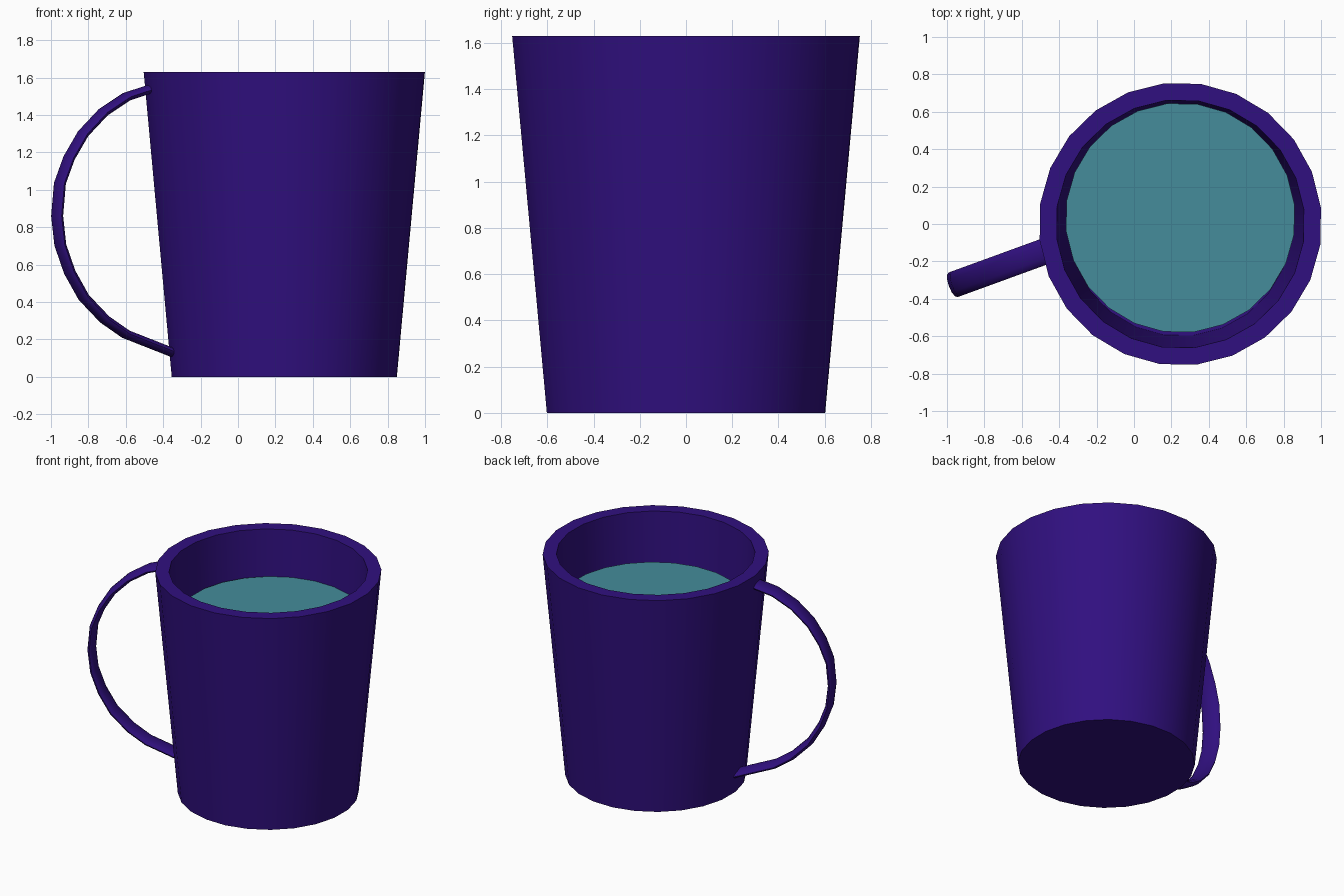
import bpy, bmesh, math
from mathutils import Vector

if "Cube" in bpy.data.objects:
    bpy.data.objects.remove(bpy.data.objects["Cube"])

SIDES = 24
OFFSET = math.radians(6.7)
CX = 0.2475


def material(name, rgb):
    m = bpy.data.materials.new(name)
    m.diffuse_color = (*rgb, 1.0)
    m.use_nodes = True
    m.node_tree.nodes["Principled BSDF"].inputs["Base Color"].default_value = m.diffuse_color
    return m


def make_object(name, bm, mat):
    bmesh.ops.recalc_face_normals(bm, faces=bm.faces)
    me = bpy.data.meshes.new(name)
    bm.to_mesh(me)
    bm.free()
    me.materials.append(mat)
    ob = bpy.data.objects.new(name, me)
    bpy.context.collection.objects.link(ob)
    bpy.ops.object.select_all(action='DESELECT')
    ob.select_set(True)
    bpy.context.view_layer.objects.active = ob
    bpy.ops.object.shade_smooth_by_angle(angle=math.radians(35))
    return ob


def ring(bm, r, z, cy=0.0):
    return [bm.verts.new((CX + r * math.cos(OFFSET + i * math.tau / SIDES),
                          cy + r * math.sin(OFFSET + i * math.tau / SIDES), z))
            for i in range(SIDES)]


def skin(bm, loops):
    # quads between neighbouring loops, with both ends capped
    for a, b in zip(loops, loops[1:]):
        n = len(a)
        for i in range(n):
            j = (i + 1) % n
            bm.faces.new((a[i], a[j], b[j], b[i]))
    bm.faces.new(loops[0])
    bm.faces.new(loops[-1])


purple = material("deep purple", (0.030, 0.005, 0.215))
teal = material("teal liquid", (0.058, 0.265, 0.325))

# Tapered cup: outer wall, flat rim, inner wall, inner floor
bm = bmesh.new()
skin(bm, [ring(bm, r, z) for r, z in
          [(0.606, 0.0), (0.757, 1.63), (0.665, 1.63), (0.60, 0.1)]])
make_object("cup", bm, purple)

# Liquid surface, a disc set slightly towards the back
bm = bmesh.new()
bm.faces.new(ring(bm, 0.615, 1.29, 0.033))
make_object("liquid", bm, teal)

# Handle: flat oval section swept along an arc in a turned upright plane
path = [(-0.45, 1.545), (-0.595, 1.498), (-0.72, 1.415), (-0.828, 1.30),
        (-0.903, 1.17), (-0.952, 1.035), (-0.967, 0.86), (-0.95, 0.705),
        (-0.90, 0.56), (-0.825, 0.425), (-0.713, 0.307), (-0.60, 0.228),
        (-0.32, 0.118)]
turn = math.radians(20)
across = Vector((-math.sin(turn), math.cos(turn), 0))
pts = [Vector((x, -0.325 + (x + 0.967) * math.tan(turn), z)) for x, z in path]
bm = bmesh.new()
loops = []
for i, p in enumerate(pts):
    tangent = (pts[min(i + 1, len(pts) - 1)] - pts[max(i - 1, 0)]).normalized()
    normal = tangent.cross(across).normalized()
    loops.append([bm.verts.new(p + across * 0.07 * math.cos(k * math.tau / 12)
                               + normal * 0.024 * math.sin(k * math.tau / 12))
                  for k in range(12)])
skin(bm, loops)
make_object("handle", bm, purple)
